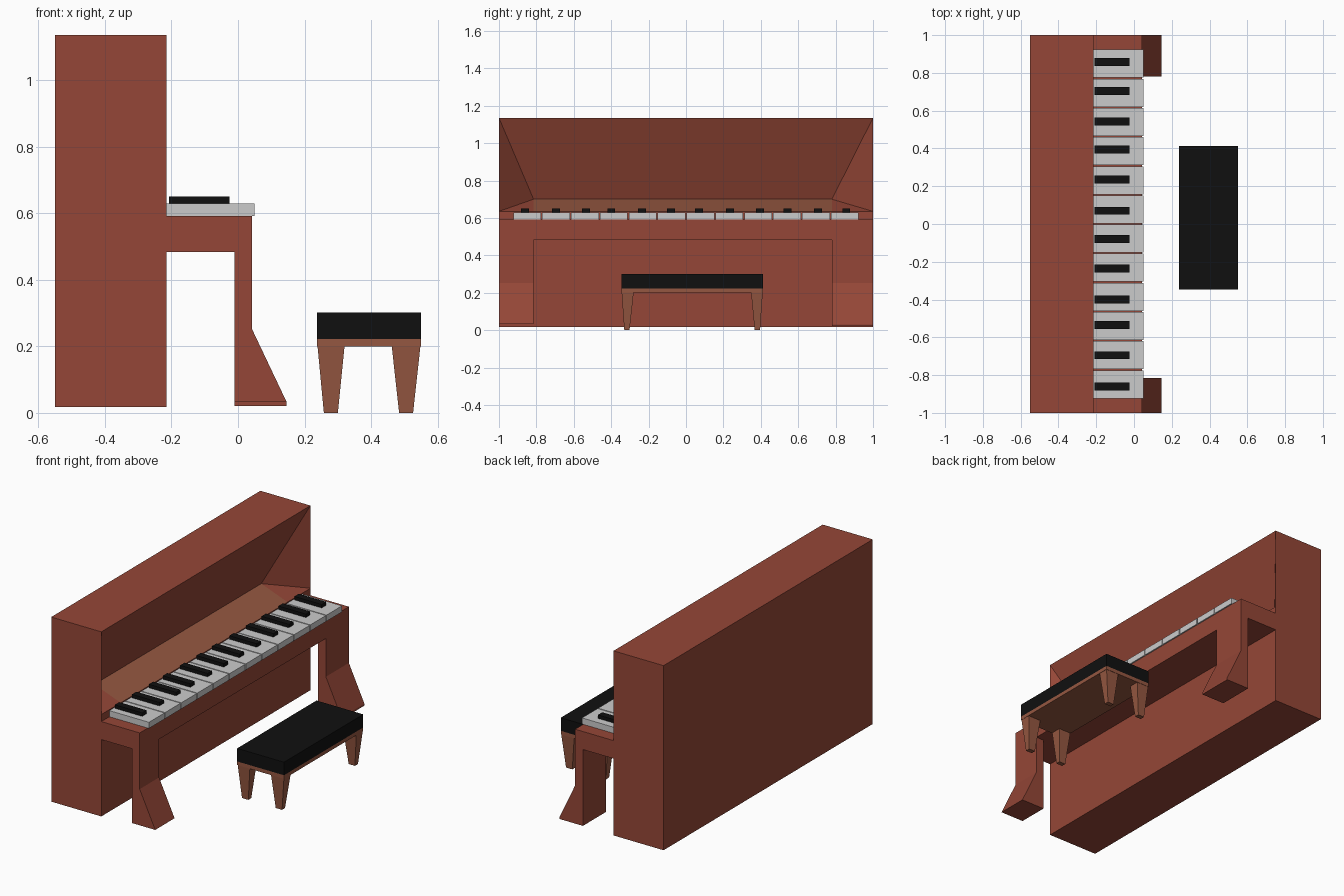
import bpy
import bmesh

if "Cube" in bpy.data.objects:
    bpy.data.objects.remove(bpy.data.objects["Cube"])


def material(name, rgb):
    m = bpy.data.materials.new(name)
    m.diffuse_color = (*rgb, 1)
    m.use_nodes = True
    m.node_tree.nodes["Principled BSDF"].inputs["Base Color"].default_value = m.diffuse_color
    return m


WOOD = material("red_wood", (0.30, 0.062, 0.038))
BROWN = material("brown_wood", (0.30, 0.095, 0.052))
BLACK = material("black", (0.005, 0.005, 0.005))


def finish(bm, name, *mats):
    bmesh.ops.recalc_face_normals(bm, faces=bm.faces)
    me = bpy.data.meshes.new(name)
    bm.to_mesh(me)
    bm.free()
    for m in mats:
        if m:
            me.materials.append(m)
    ob = bpy.data.objects.new(name, me)
    bpy.context.collection.objects.link(ob)
    return ob


def tapered_box(name, top, bottom, z0, z1, mat=None):
    """Box between two rectangles given as (x0, x1, y0, y1)."""
    bm = bmesh.new()
    rings = []
    for (x0, x1, y0, y1), z in ((bottom, z0), (top, z1)):
        rings.append([bm.verts.new((x, y, z)) for x, y in
                      ((x0, y0), (x1, y0), (x1, y1), (x0, y1))])
    a, b = rings
    bm.faces.new(a)
    bm.faces.new(b)
    for i in range(4):
        j = (i + 1) % 4
        bm.faces.new((a[i], a[j], b[j], b[i]))
    return finish(bm, name, mat)


def box(name, rect, z0, z1, mat=None):
    return tapered_box(name, rect, rect, z0, z1, mat)


def extrude_y(name, profile, y0, y1, mat):
    bm = bmesh.new()
    face = bm.faces.new([bm.verts.new((x, y0, z)) for x, z in profile])
    new = bmesh.ops.extrude_face_region(bm, geom=[face])["geom"]
    bmesh.ops.translate(bm, vec=(0, y1 - y0, 0),
                        verts=[v for v in new if isinstance(v, bmesh.types.BMVert)])
    return finish(bm, name, mat)


# Upright case with a hollow above the keyboard
XB, XF, XR = -0.55, -0.215, -0.39
Z0, Z1 = 0.018, 1.135
bm = bmesh.new()
cols = []
for y, yi in ((-1, -0.815), (1, 0.78)):
    pts = dict(bb=(XB, y, Z0), bt=(XB, y, Z1), fb=(XF, y, Z0), fm=(XF, y, 0.635),
               fu=(XF, y, 0.975), ft=(XF, y, Z1), it=(XF, yi, Z1),
               r=(XR, yi, 0.70), im=(XF, yi, 0.635))
    cols.append({k: bm.verts.new(p) for k, p in pts.items()})
L, R = cols
for c in cols:
    bm.faces.new([c[k] for k in ("bb", "fb", "fm", "fu", "ft", "bt")])
    for tri in (("ft", "fu", "r"), ("ft", "r", "it"), ("fu", "fm", "r"), ("fm", "im", "r")):
        bm.faces.new([c[k] for k in tri])
for a, b in (("bb", "bt"), ("bb", "fb"), ("it", "r")):
    bm.faces.new((L[a], L[b], R[b], R[a]))
bm.faces.new((L["bt"], L["ft"], L["it"], R["it"], R["ft"], R["bt"]))
bm.faces.new((L["fb"], L["fm"], L["im"], R["im"], R["fm"], R["fb"]))
ledge = bm.faces.new((L["r"], L["im"], R["im"], R["r"]))
ledge.material_index = 1
finish(bm, "piano_case", WOOD, BROWN)

# Keyboard shelf and flared front legs
box("keyboard_shelf", (XF, 0.042, -1, 1), 0.483, 0.592, WOOD)
for side, y0, y1, zb in (("left", -1, -0.815, 0.033), ("right", 0.78, 1, 0.021)):
    extrude_y(f"{side}_piano_leg",
              [(-0.01, zb), (0.146, zb), (0.146, 0.033), (0.042, 0.252),
               (0.042, 0.483), (-0.01, 0.483)] if zb < 0.03 else
              [(-0.01, zb), (0.146, zb), (0.042, 0.252), (0.042, 0.483), (-0.01, 0.483)],
              y0, y1, WOOD)

# White keys, then black keys at their slightly uneven spacing
pitch = 1.852 / 12
for i in range(12):
    y = -0.926 + i * pitch
    box(f"white_key_{i + 1}", (-0.217, 0.05, y + 0.003, y + pitch - 0.003), 0.592, 0.629)
for i, y in enumerate((-0.86, -0.695, -0.535, -0.40, -0.235, -0.08,
                       0.07, 0.235, 0.395, 0.543, 0.705, 0.857)):
    box(f"black_key_{i + 1}", (-0.208, -0.025, y - 0.021, y + 0.021), 0.627, 0.65, BLACK)

# Bench: cushion, frame and tapered legs
SEAT = (0.237, 0.55, -0.346, 0.412)
box("bench_cushion", SEAT, 0.222, 0.301, BLACK)
box("bench_frame", SEAT, 0.2, 0.222, BROWN)
for nx, x0, x1, u0, u1 in (("inner", 0.239, 0.32, 0.258, 0.30), ("outer", 0.462, 0.548, 0.484, 0.526)):
    for ny, y0, y1, v0, v1 in (("left", -0.344, -0.28, -0.33, -0.302),
                               ("right", 0.348, 0.41, 0.367, 0.396)):
        tapered_box(f"{nx}_{ny}_bench_leg", (x0, x1, y0, y1), (u0, u1, v0, v1), 0, 0.2, BROWN)
